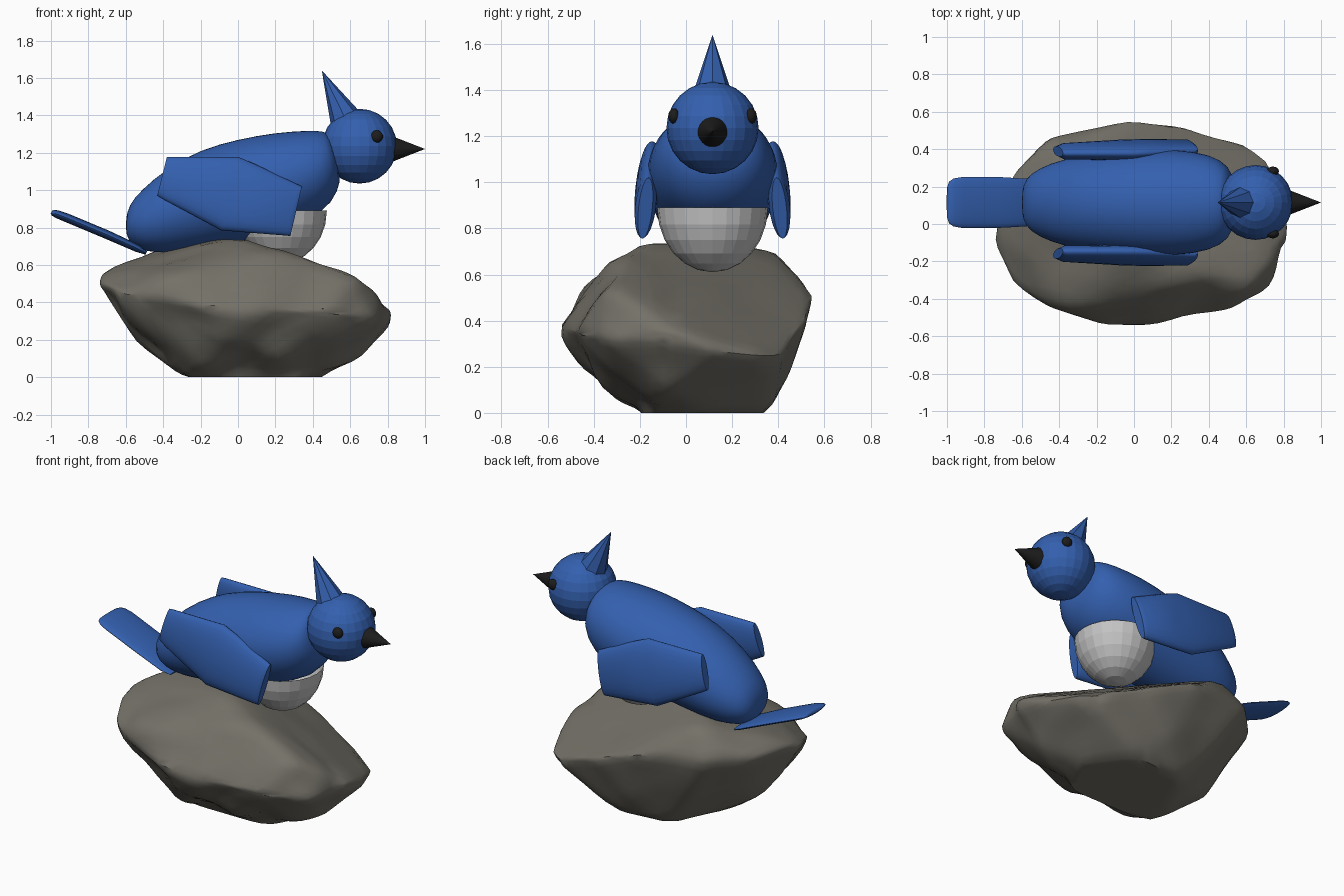
import bpy, bmesh, math
from mathutils import Vector, noise

if "Cube" in bpy.data.objects:
    bpy.data.objects.remove(bpy.data.objects["Cube"], do_unlink=True)

MID = 0.115  # the bird's own centre plane


def material(name, rgb):
    m = bpy.data.materials.new(name)
    m.use_nodes = True
    m.diffuse_color = (*rgb, 1)
    m.node_tree.nodes["Principled BSDF"].inputs["Base Color"].default_value = (*rgb, 1)
    return m


BLUE = material("feather_blue", (0.034, 0.117, 0.43))
GREY = material("belly_grey", (0.55, 0.55, 0.55))
BLACK = material("beak_black", (0.012, 0.012, 0.012))
STONE = material("stone_grey", (0.175, 0.165, 0.138))


def finish(bm, name, mat, smooth=None):
    """Turn a bmesh into a named object; smooth is the sharp-edge angle in degrees."""
    bmesh.ops.recalc_face_normals(bm, faces=bm.faces)
    mesh = bpy.data.meshes.new(name)
    bm.to_mesh(mesh)
    bm.free()
    mesh.materials.append(mat)
    ob = bpy.data.objects.new(name, mesh)
    bpy.context.collection.objects.link(ob)
    if smooth:
        bpy.ops.object.select_all(action="DESELECT")
        ob.select_set(True)
        bpy.context.view_layer.objects.active = ob
        bpy.ops.object.shade_smooth_by_angle(angle=math.radians(smooth))
    return ob


def loft(rings):
    """Skin a list of equal point rings and close both ends."""
    bm = bmesh.new()
    rows = [[bm.verts.new(p) for p in ring] for ring in rings]
    n = len(rows[0])
    for a, b in zip(rows, rows[1:]):
        for i in range(n):
            j = (i + 1) % n
            bm.faces.new((a[i], a[j], b[j], b[i]))
    bm.faces.new(rows[0])
    bm.faces.new(rows[-1])
    return bm


def oval(top, bottom, half_width, y_top=MID, y_bottom=MID, n=24):
    """Oval section spanning two (x, z) points, half_width to each side."""
    top = Vector((top[0], y_top, top[1]))
    bottom = Vector((bottom[0], y_bottom, bottom[1]))
    mid, up = (top + bottom) / 2, (top - bottom) / 2
    side = Vector((0, half_width, 0))
    angles = [math.tau * i / n for i in range(n)]
    return [mid + up * math.cos(a) + side * math.sin(a) for a in angles]


def ball(name, centre, size, mat, segments, rings, smooth=None, cut_top=False):
    bm = bmesh.new()
    bmesh.ops.create_uvsphere(bm, u_segments=segments, v_segments=rings, radius=1)
    if cut_top:
        bmesh.ops.delete(bm, geom=[v for v in bm.verts if v.co.z > 0.01], context="VERTS")
    bmesh.ops.scale(bm, vec=size, verts=bm.verts)
    bmesh.ops.translate(bm, vec=centre, verts=bm.verts)
    return finish(bm, name, mat, smooth)


def cone(name, base, tip, radius, sides, mat):
    base, tip = Vector(base), Vector(tip)
    bm = bmesh.new()
    bmesh.ops.create_cone(bm, cap_ends=True, segments=sides, radius1=radius,
                          radius2=0, depth=(tip - base).length)
    turn = (tip - base).to_track_quat("Z", "Y").to_matrix()
    bmesh.ops.rotate(bm, matrix=turn, verts=bm.verts)
    bmesh.ops.translate(bm, vec=(base + tip) / 2, verts=bm.verts)
    return finish(bm, name, mat)


# Body: oval sections from rump to neck
body_sections = [
    ((-0.6, 0.84), (-0.6, 0.77), 0.06),
    ((-0.585, 0.92), (-0.575, 0.71), 0.13),
    ((-0.52, 1.0), (-0.5, 0.67), 0.185),
    ((-0.38, 1.12), (-0.38, 0.66), 0.235),
    ((-0.2, 1.22), (-0.2, 0.68), 0.265),
    ((0, 1.275), (0.05, 0.73), 0.285),
    ((0.2, 1.31), (0.25, 0.79), 0.288),
    ((0.36, 1.32), (0.46, 0.87), 0.26),
    ((0.46, 1.32), (0.54, 1.0), 0.2),
    ((0.5, 1.29), (0.55, 1.08), 0.13),
]
body = finish(loft([oval(*s) for s in body_sections]), "body", BLUE, 60)
body.modifiers.new("soften", "SUBSURF").levels = 1
body.modifiers["soften"].render_levels = 1

# Tail: rounded paddle along a sloping path (x, z, half width, half thickness)
tail_path = [(-0.998, 0.882, 0.085, 0.009), (-0.988, 0.879, 0.112, 0.017),
             (-0.965, 0.871, 0.128, 0.022), (-0.92, 0.854, 0.136, 0.024),
             (-0.7, 0.762, 0.135, 0.024), (-0.54, 0.69, 0.125, 0.021),
             (-0.49, 0.664, 0.1, 0.01)]
tail = [oval((x + t * 0.4, z + t * 0.9), (x - t * 0.4, z - t * 0.9), w)
        for x, z, w, t in tail_path]
finish(loft(tail), "tail", BLUE, 50)

# Wings: lens-shaped sections with blunt ends, leaning against the body
wing_sections = [
    ((-0.38, 1.178), (-0.432, 0.97), 0.026),
    ((-0.36, 1.178), (-0.39, 0.945), 0.042),
    ((0, 1.178), (-0.09, 0.785), 0.052),
    ((0.09, 1.14), (0.02, 0.776), 0.052),
    ((0.32, 1.03), (0.26, 0.757), 0.045),
    ((0.342, 1.02), (0.28, 0.755), 0.03),
]
for side, label in ((-1, "right_wing"), (1, "left_wing")):
    rings = []
    for top, bottom, width in wing_sections:
        lean = [MID + side * (0.262 + (1.178 - p[1]) * 0.1) for p in (top, bottom)]
        rings.append(oval(top, bottom, width, *lean))
    finish(loft(rings), label, BLUE, 50)

# Belly, head, crest, beak and eyes
ball("belly", (0.235, MID, 0.89), (0.24, 0.24, 0.28), GREY, 24, 12, cut_top=True)
ball("head", (0.65, MID, 1.235), (0.2, 0.2, 0.2), BLUE, 24, 12)
cone("crest", (0.58, MID, 1.37), (0.448, MID, 1.64), 0.09, 8, BLUE)
cone("beak", (0.82, MID, 1.22), (1, MID, 1.22), 0.07, 24, BLACK)
for side, label in ((-1, "right_eye"), (1, "left_eye")):
    ball(label, (0.742, MID + side * 0.167, 1.287), (0.033, 0.025, 0.033), BLACK, 16, 10, 40)

# Rock: hull of its main corners, with a broad top facet sloping to the back right
corners = [
    (-.3, -.12, 0), (-.15, -.17, 0), (.3, -.17, 0), (.43, .1, 0), (.25, .36, 0), (-.1, .32, 0),
    (.65, -.1, .1), (-.53, 0, .17), (-.2, -.32, .1), (.3, -.32, .1), (.1, .45, .17),
    (-.1, -.46, .2), (-.62, -.1, .3), (.7, .1, .18),
    (.81, -.1, .3), (.82, -.08, .375), (.7, -.38, .32), (.45, -.46, .36), (.1, -.54, .36),
    (-.2, -.55, .38), (-.63, -.37, .46), (-.75, -.1, .5), (-.73, 0, .56), (-.64, .3, .54),
    (-.48, .47, .54), (-.05, .555, .52), (.3, .51, .37), (.68, .4, .24), (.8, .12, .27),
    (-.32, .37, .73), (.07, -.17, .755), (.4, -.3, .645), (.63, -.33, .53),
    (-.4, .05, .67), (-.3, -.42, .56),
]
bm = bmesh.new()
for p in corners:
    bm.verts.new(p)
bmesh.ops.convex_hull(bm, input=bm.verts)
loose = [v for v in bm.verts if not v.link_faces]
bmesh.ops.delete(bm, geom=loose, context="VERTS")
bmesh.ops.subdivide_edges(bm, edges=bm.edges, cuts=5, use_grid_fill=True)
for _ in range(2):
    bmesh.ops.smooth_vert(bm, verts=bm.verts, factor=0.5,
                          use_axis_x=True, use_axis_y=True, use_axis_z=True)
bm.normal_update()
for v in bm.verts:
    if v.co.z > 0.02:
        # the front is rougher than the broad back facets
        rough = 0.035 if v.co.y < -0.1 else 0.01
        v.co += v.normal * (noise.noise(v.co * 5) * rough + 0.003)
    else:
        v.co.z = 0
finish(bm, "rock", STONE, 40)
